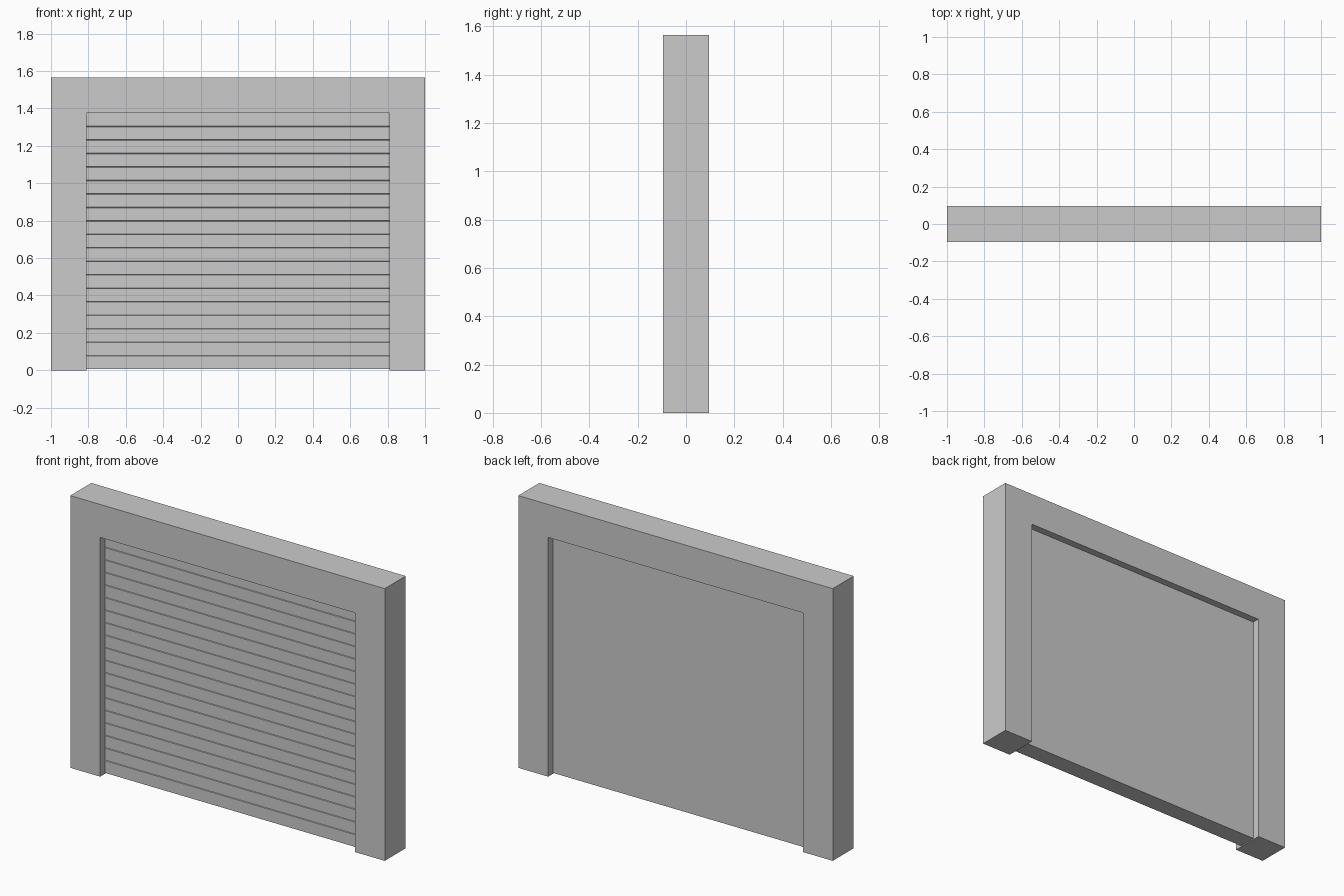
import bpy, bmesh
from mathutils import Vector

if "Cube" in bpy.data.objects:
    bpy.data.objects.remove(bpy.data.objects["Cube"])

W, H, D = 1.0, 1.565, 0.095       # half width, height, half depth
OX, OZ = 0.81, 1.375              # opening half width and height
DOOR_Y, DOOR_Z = 0.053, 0.006     # door half thickness and floor gap
SLATS = 19


def extrude_profile(name, points, offset):
    """Make a solid by sweeping a closed profile along an offset."""
    bm = bmesh.new()
    face = bm.faces.new([bm.verts.new(p) for p in points])
    new = bmesh.ops.extrude_face_region(bm, geom=[face], use_keep_orig=True)["geom"]
    verts = [g for g in new if isinstance(g, bmesh.types.BMVert)]
    bmesh.ops.translate(bm, verts=verts, vec=Vector(offset))
    bmesh.ops.recalc_face_normals(bm, faces=bm.faces[:])
    mesh = bpy.data.meshes.new(name)
    bm.to_mesh(mesh)
    bm.free()
    obj = bpy.data.objects.new(name, mesh)
    bpy.context.collection.objects.link(obj)
    return obj


# Surround: two posts and a lintel in one piece
outline = [(-W, 0), (-OX, 0), (-OX, OZ), (OX, OZ), (OX, 0), (W, 0),
           (W, OZ), (W, H), (-W, H), (-W, OZ)]
extrude_profile("door_surround", [(x, -D, z) for x, z in outline], (0, 2 * D, 0))

# Shutter: flat back, front scored with a fine groove between slats
step = (OZ - DOOR_Z) / SLATS
groove = 0.002
section = [(DOOR_Y, OZ), (DOOR_Y, DOOR_Z), (-DOOR_Y, DOOR_Z)]
for i in range(1, SLATS):
    z = DOOR_Z + i * step
    section += [(-DOOR_Y, z - groove), (-DOOR_Y + 0.004, z), (-DOOR_Y, z + groove)]
section.append((-DOOR_Y, OZ))
extrude_profile("roller_shutter", [(-OX, y, z) for y, z in section], (2 * OX, 0, 0))
